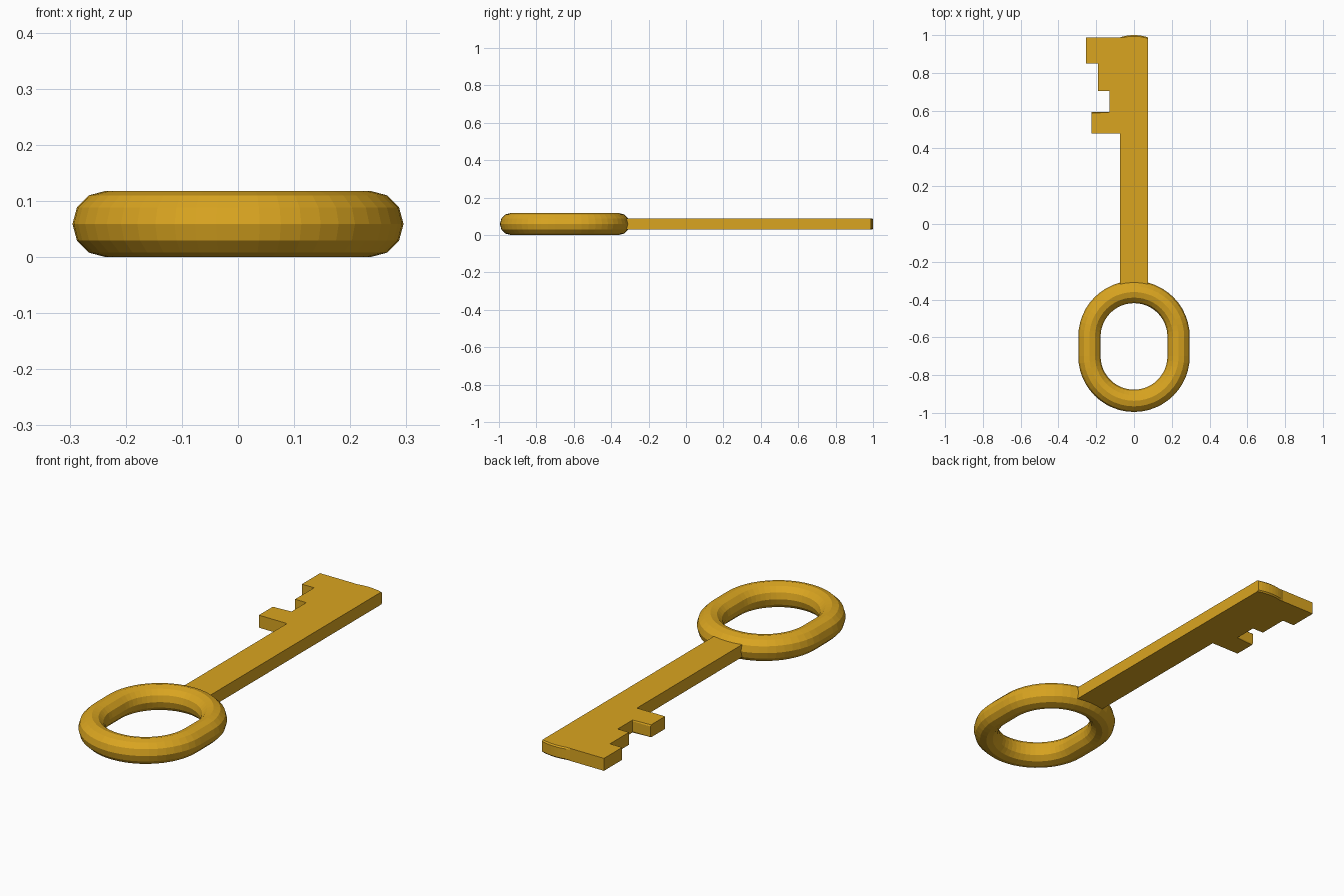
import bpy, bmesh
from math import sin, cos, pi

if "Cube" in bpy.data.objects:
    bpy.data.objects.remove(bpy.data.objects["Cube"])

gold = bpy.data.materials.new("gold")
gold.use_nodes = True
GOLD = (0.70, 0.376, 0.0145, 1)
gold.diffuse_color = GOLD
gold.node_tree.nodes["Principled BSDF"].inputs["Base Color"].default_value = GOLD

MID_Z = 0.059


def finish(bm, name):
    bmesh.ops.recalc_face_normals(bm, faces=bm.faces)
    mesh = bpy.data.meshes.new(name)
    bm.to_mesh(mesh)
    bm.free()
    mesh.materials.append(gold)
    obj = bpy.data.objects.new(name, mesh)
    bpy.context.collection.objects.link(obj)
    return obj


# Handle: a faceted tube swept round a stadium-shaped path
def build_handle(major=0.236, tube=0.059, stretch=0.052, centre_y=-0.648, half_steps=24, sides=12):
    bm = bmesh.new()
    rings = []
    for half in (0, 1):
        shift = stretch if half == 0 else -stretch
        for i in range(half_steps + 1):
            a = pi * (half + i / half_steps)
            ring = []
            for j in range(sides):
                t = 2 * pi * j / sides
                r = major + tube * cos(t)
                ring.append(bm.verts.new((r * cos(a), centre_y + shift + r * sin(a),
                                          MID_Z + tube * sin(t))))
            rings.append(ring)
    for k, ring in enumerate(rings):
        nxt = rings[(k + 1) % len(rings)]
        for j in range(sides):
            n = (j + 1) % sides
            bm.faces.new((ring[j], nxt[j], nxt[n], ring[n]))
    return finish(bm, "ring_handle")


# Shaft and teeth: one flat outline extruded to thickness
def build_blade(half_thick=0.03, half_width=0.075, end_y=0.988):
    outline = [(-half_width, -0.355), (half_width, -0.355)]
    # Slightly domed tip
    for i in range(9):
        u = 1 - i / 4
        outline.append((half_width * u, end_y + 0.012 * (1 - u * u)))
    # Stepped teeth
    outline += [(-0.255, end_y), (-0.255, 0.85), (-0.19, 0.85), (-0.19, 0.705),
                (-0.13, 0.705), (-0.13, 0.592), (-0.225, 0.592), (-0.225, 0.48),
                (-half_width, 0.48)]
    bm = bmesh.new()
    base = bm.faces.new([bm.verts.new((x, y, MID_Z - half_thick)) for x, y in outline])
    top = bmesh.ops.extrude_face_region(bm, geom=[base])
    for v in top["geom"]:
        if isinstance(v, bmesh.types.BMVert):
            v.co.z += 2 * half_thick
    bmesh.ops.recalc_face_normals(bm, faces=bm.faces)

    # Softened rims of the tip and of the front tooth
    def soft(e):
        a, b = (v.co for v in e.verts)
        if abs(a.z - b.z) > 0.001:
            return False
        tip = min(a.y, b.y) > end_y - 0.001 and min(a.x, b.x) > -half_width - 0.001
        tooth = abs(a.y - 0.592) < 0.001 and abs(b.y - 0.592) < 0.001
        return tip or tooth

    bmesh.ops.bevel(bm, geom=[e for e in bm.edges if soft(e)], offset=0.006,
                    segments=1, affect='EDGES', clamp_overlap=True)
    return finish(bm, "shaft_and_teeth")


build_handle()
build_blade()
